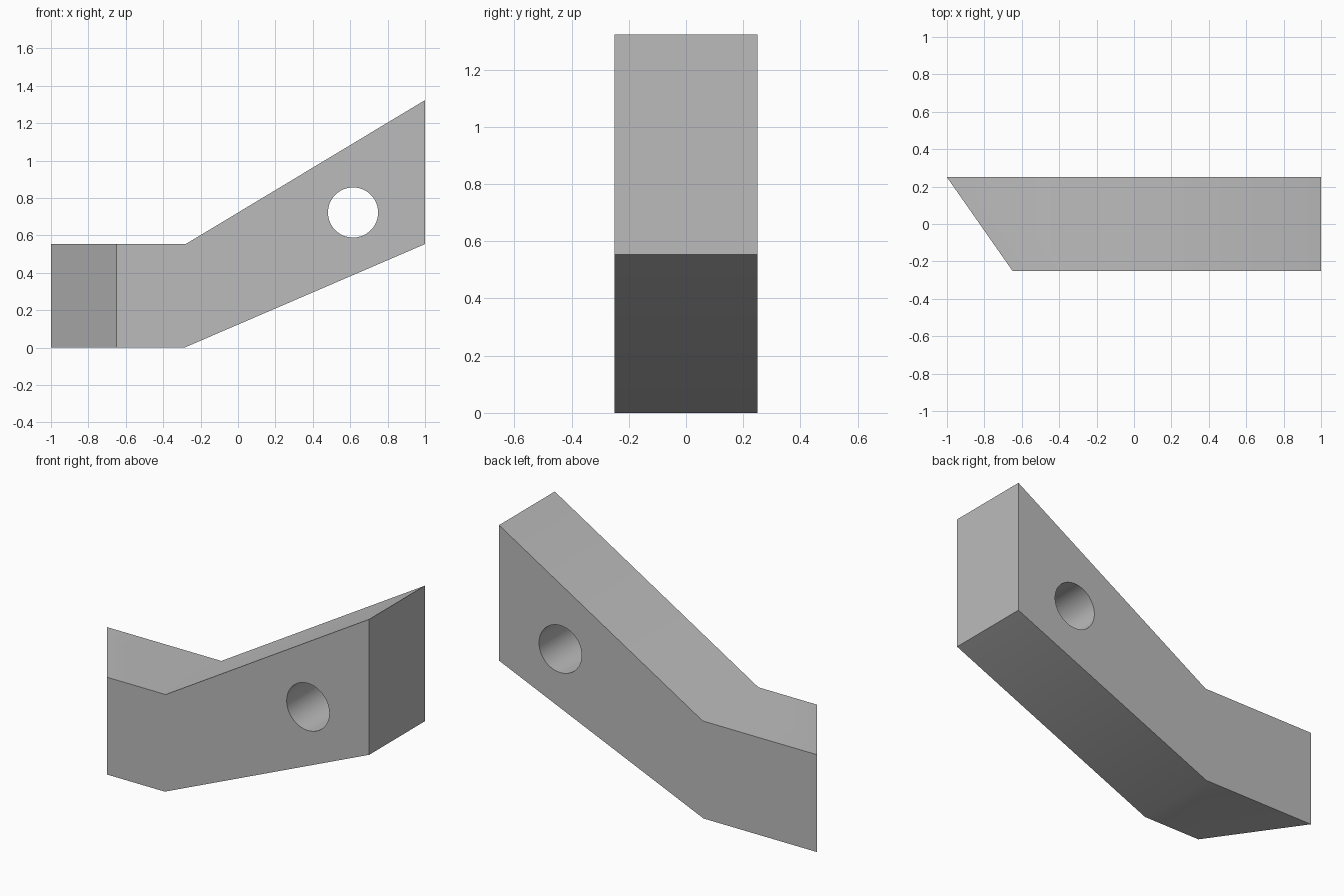
import bpy
import bmesh
import math

if "Cube" in bpy.data.objects:
    bpy.data.objects.remove(bpy.data.objects["Cube"], do_unlink=True)

HALF_DEPTH = 0.25
MITRE = 0.35

# Plain grey material
grey = bpy.data.materials.new("plain_grey")
grey.use_nodes = True
colour = (0.5, 0.5, 0.5, 1)
grey.diffuse_color = colour
grey.node_tree.nodes["Principled BSDF"].inputs["Base Color"].default_value = colour

# Bent arm: side profile extruded front to back, its low end mitred
profile = [(-1, 0), (-0.285, 0), (1, 0.553), (1, 1.323), (-0.28, 0.553), (-1, 0.553)]
bm = bmesh.new()
front = bm.faces.new([bm.verts.new((x, -HALF_DEPTH, z)) for x, z in profile])
extruded = bmesh.ops.extrude_face_region(bm, geom=[front], use_keep_orig=True)
back_verts = [v for v in extruded["geom"] if isinstance(v, bmesh.types.BMVert)]
bmesh.ops.translate(bm, verts=back_verts, vec=(0, 2 * HALF_DEPTH, 0))
for v in bm.verts:
    if v.co.x < -0.9 and v.co.y < 0:
        v.co.x += MITRE
bmesh.ops.recalc_face_normals(bm, faces=bm.faces)
mesh = bpy.data.meshes.new("bent_arm")
bm.to_mesh(mesh)
bm.free()
mesh.materials.append(grey)
arm = bpy.data.objects.new("bent_arm", mesh)
bpy.context.collection.objects.link(arm)

# Round hole through the raised end
bpy.ops.mesh.primitive_cylinder_add(
    vertices=64, radius=0.134, depth=1,
    location=(0.615, 0, 0.722), rotation=(math.pi / 2, 0, 0))
cutter = bpy.context.object
cutter.name = "hole_cutter"
cutter.hide_render = True
cutter.data.materials.append(grey)

bpy.ops.object.select_all(action="DESELECT")
arm.select_set(True)
bpy.context.view_layer.objects.active = arm
hole = arm.modifiers.new("hole", "BOOLEAN")
hole.operation = "DIFFERENCE"
hole.solver = "EXACT"
hole.object = cutter
bpy.ops.object.modifier_apply(modifier=hole.name)
bpy.data.objects.remove(cutter, do_unlink=True)

# Soft bends and hole wall, crisp outer edges
bpy.ops.object.shade_smooth_by_angle(angle=math.radians(40))
